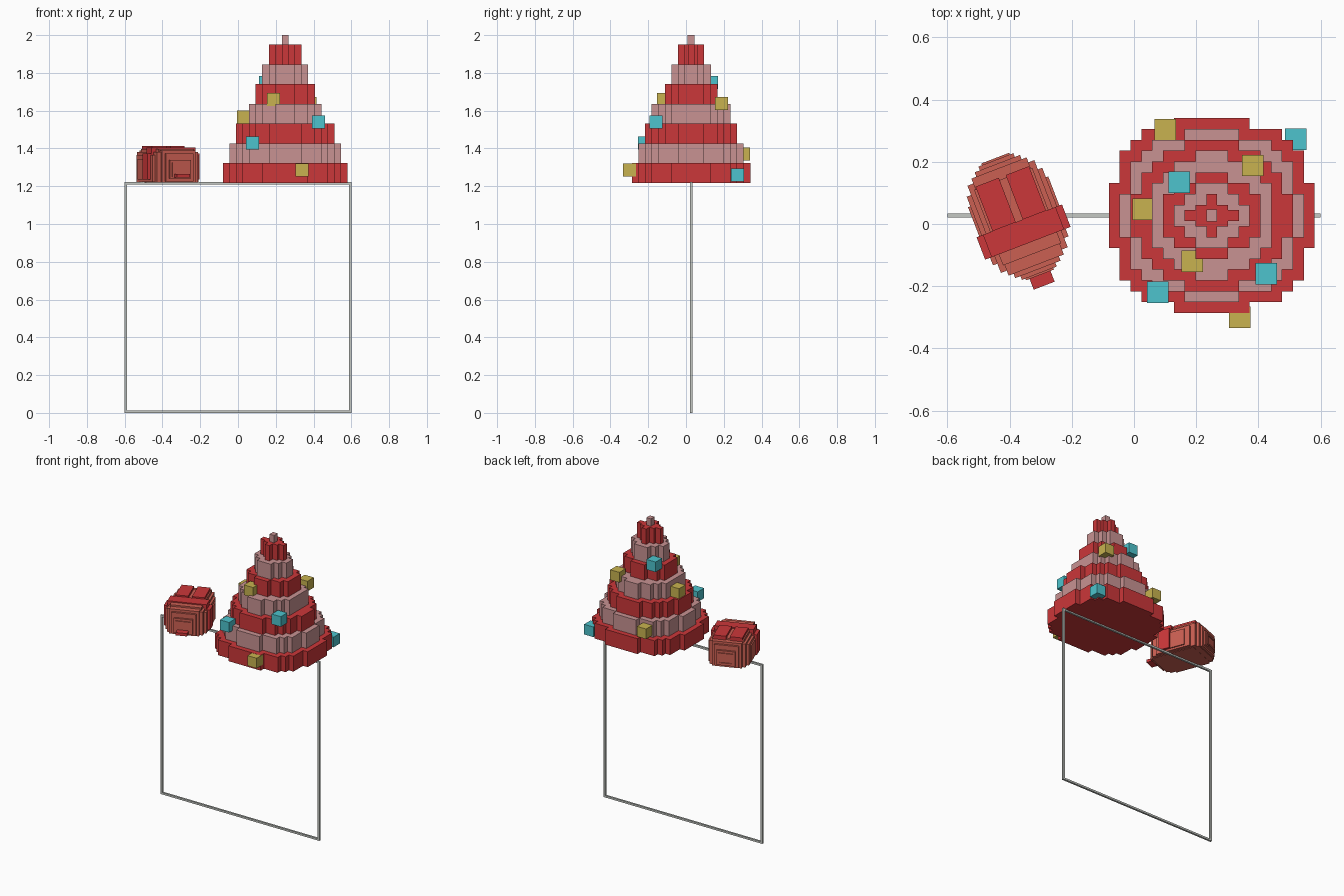
import bpy, bmesh, math
from mathutils import Matrix, Vector

if "Cube" in bpy.data.objects:
    bpy.data.objects.remove(bpy.data.objects["Cube"])


def material(name, rgb):
    m = bpy.data.materials.new(name)
    m.use_nodes = True
    m.diffuse_color = (*rgb, 1)
    m.node_tree.nodes["Principled BSDF"].inputs["Base Color"].default_value = (*rgb, 1)
    return m


RED = material("red", (0.60, 0.038, 0.041))
PINK = material("dusty pink", (0.58, 0.29, 0.29))
GOLD = material("gold", (0.58, 0.45, 0.08))
CYAN = material("cyan", (0.075, 0.55, 0.61))
CORAL = material("coral red", (0.60, 0.115, 0.085))
GREY = material("pale grey", (0.56, 0.58, 0.55))


def finish(name, bm, mat, matrix=None):
    bmesh.ops.recalc_face_normals(bm, faces=bm.faces)
    me = bpy.data.meshes.new(name)
    bm.to_mesh(me)
    bm.free()
    me.materials.append(mat)
    ob = bpy.data.objects.new(name, me)
    if matrix:
        ob.matrix_world = matrix
    bpy.context.collection.objects.link(ob)
    return ob


def boxes(name, spans, mat, matrix=None):
    """One object from boxes given as (x0, x1, y0, y1, z0, z1)."""
    bm = bmesh.new()
    for x0, x1, y0, y1, z0, z1 in spans:
        mid = Vector((x0 + x1, y0 + y1, z0 + z1)) / 2
        size = Matrix.Diagonal((x1 - x0, y1 - y0, z1 - z0, 1))
        bmesh.ops.create_cube(bm, size=1, matrix=Matrix.Translation(mid) @ size)
    return finish(name, bm, mat, matrix)


# Thin square frame
Y, T = 0.027, 0.013
y0, y1 = Y - T / 2, Y + T / 2
boxes("frame", [(-0.6, -0.6 + T, y0, y1, 0, 1.222), (0.6 - T, 0.6, y0, y1, 0, 1.222),
                (-0.6 + T, 0.6 - T, y0, y1, 0, T),
                (-0.6 + T, 0.6 - T, y0, y1, 1.222 - T, 1.222)], GREY)


# Stepped tree: each tier is a blocky disc, steps are (half width, half depth) in cells
def tier(name, steps, z0, z1, mat):
    quarter = []
    last = 0
    for w, d in steps:
        quarter += [(w, last), (w, d)]
        last = d
    quarter = quarter[1:]                        # drop the point on the axis
    ring = quarter + [(-x, y) for x, y in reversed(quarter)]
    ring += [(-x, -y) for x, y in quarter] + [(x, -y) for x, y in reversed(quarter)]
    bm = bmesh.new()
    face = bm.faces.new([bm.verts.new((0.25 + x * CELL, Y + y * CELL, z0)) for x, y in ring])
    out = bmesh.ops.extrude_face_region(bm, geom=[face], use_keep_orig=True)
    top = [v for v in out["geom"] if isinstance(v, bmesh.types.BMVert)]
    bmesh.ops.translate(bm, verts=top, vec=(0, 0, z1 - z0))
    return finish(name, bm, mat)


CELL = 0.0348
TIERS = [
    [(9.5, 3), (8.5, 6), (7.5, 7), (6.5, 8), (3.5, 9)],
    [(8.5, 2), (7.5, 5), (6.5, 6), (5.5, 7), (2.5, 8)],
    [(7.5, 2), (6.5, 4), (5.5, 5), (4.5, 6), (2.5, 7)],
    [(5.5, 3), (4.5, 4), (3.5, 5), (1.5, 6)],
    [(4.5, 2), (3.5, 3), (1.5, 4)],
    [(3.5, 1), (2.5, 2), (1.5, 3)],
    [(2.5, 0.5), (1.5, 1), (0.5, 2)],
    [(0.5, 0.55)],
]
BASE, RISE = 1.218, 0.1045
for i, steps in enumerate(TIERS):
    z0 = BASE + i * RISE
    tier(f"tree_tier_{i + 1}", steps, z0, min(z0 + RISE, 2.0), PINK if i % 2 else RED)

# Cube ornaments
ORNAMENTS = {
    "gold": (GOLD, [(0.10, 0.303, 1.37), (0.382, 0.188, 1.637), (0.03, 0.047, 1.566),
                    (0.187, -0.12, 1.66), (0.34, -0.30, 1.287)]),
    "cyan": (CYAN, [(0.52, 0.272, 1.26), (0.146, 0.134, 1.75), (0.076, -0.22, 1.43),
                    (0.425, -0.16, 1.54)]),
}
H = 0.0345
for label, (mat, places) in ORNAMENTS.items():
    for i, (x, y, z) in enumerate(places):
        boxes(f"{label}_ornament_{i + 1}", [(x - H, x + H, y - H, y + H, z - H, z + H)], mat)

# Rounded blocky bundle, turned on the frame: (half width, half length, bottom, top)
TURN = Matrix.Translation((-0.374, 0.024, 0)) @ Matrix.Rotation(math.radians(21), 4, "Z")
LAYERS = [
    (0.138, 0.085, 1.235, 1.345), (0.130, 0.118, 1.222, 1.365), (0.115, 0.150, 1.221, 1.380),
    (0.095, 0.167, 1.220, 1.388), (0.100, 0.130, 1.219, 1.398), (0.078, 0.182, 1.226, 1.372),
    (0.060, 0.195, 1.240, 1.340),
]
boxes("bundle_body", [(-w, w, -d, d, a, b) for w, d, a, b in LAYERS], CORAL, TURN)

# Raised rim on both ends of the bundle
rim = []
for s in (-1, 1):
    ya, yb = sorted((s * 0.190, s * 0.201))
    rim += [(-0.048, -0.038, ya, yb, 1.25, 1.325), (0.038, 0.048, ya, yb, 1.25, 1.325),
            (-0.038, 0.038, ya, yb, 1.315, 1.325), (-0.038, 0.038, ya, yb, 1.25, 1.26)]
boxes("bundle_end_rims", rim, CORAL, TURN)

# Red strap, top panels and front tab
boxes("bundle_strap", [(-0.147, 0.147, -0.092, -0.015, 1.235, 1.372),
                       (-0.125, 0.125, -0.092, -0.015, 1.372, 1.405)], RED, TURN)
for side, s in (("left", 1), ("right", -1)):
    xa, xb = sorted((s * 0.012, s * 0.092))
    boxes(f"bundle_top_panel_{side}", [(xa, xb, -0.015, 0.138, 1.385, 1.414)], RED, TURN)
boxes("bundle_front_tab", [(-0.036, 0.036, -0.238, -0.18, 1.245, 1.264)], RED, TURN)
